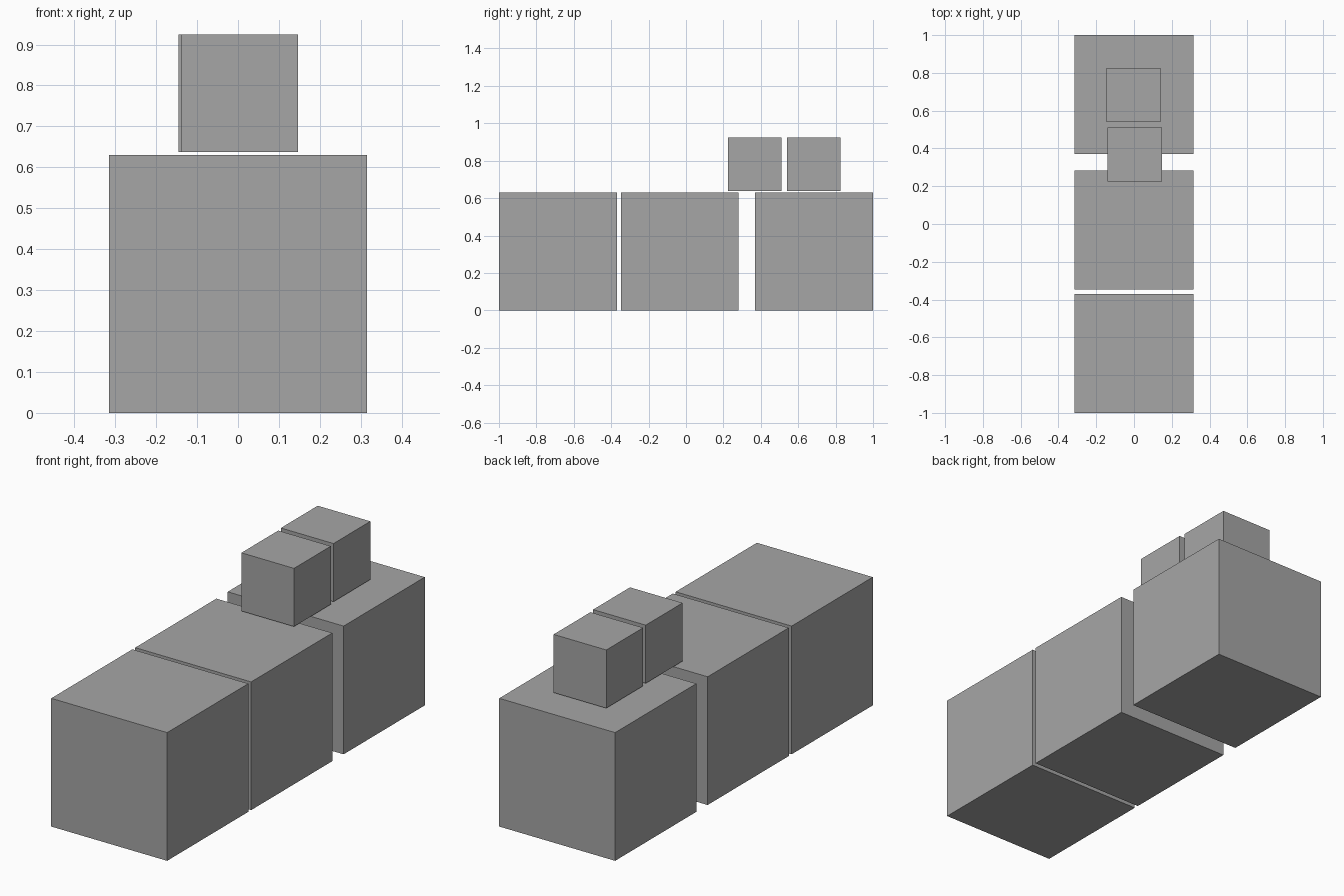
import bpy

default_cube = bpy.data.objects.get("Cube")
if default_cube:
    bpy.data.objects.remove(default_cube, do_unlink=True)

# Single plain grey
grey = bpy.data.materials.new("plain_grey")
grey.use_nodes = True
colour = (0.38, 0.38, 0.38, 1.0)
grey.diffuse_color = colour
grey.node_tree.nodes["Principled BSDF"].inputs["Base Color"].default_value = colour


def block(name, size, x, y, bottom):
    """Add a flat-faced cube resting at the given height."""
    bpy.ops.mesh.primitive_cube_add(size=size, location=(x, y, bottom + size / 2))
    obj = bpy.context.object
    obj.name = name
    obj.data.materials.append(grey)
    return obj


# Row of large blocks on the ground
LARGE = 0.63
for name, y in (("front_block", -0.685), ("middle_block", -0.033), ("back_block", 0.685)):
    block(name, LARGE, 0, y, 0)

# Two small blocks on top, slightly out of line with each other
SMALL = 0.286
TOP = 0.638
block("small_front_block", SMALL, 0.004, 0.368, TOP)
block("small_back_block", SMALL, -0.002, 0.683, TOP)
